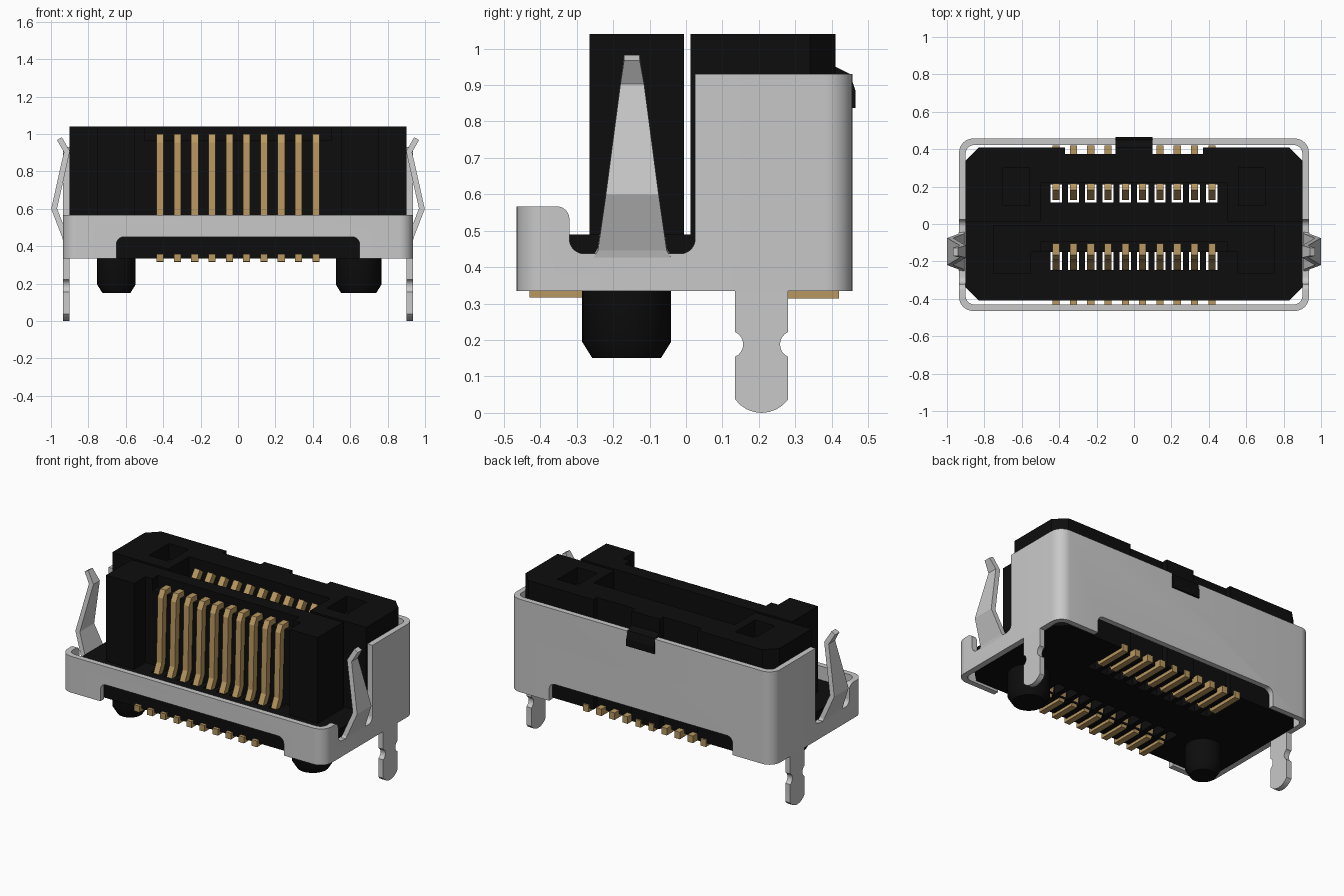
import bpy, bmesh, math
from mathutils import Vector

if "Cube" in bpy.data.objects:
    bpy.data.objects.remove(bpy.data.objects["Cube"])


def material(name, rgb):
    m = bpy.data.materials.new(name)
    m.diffuse_color = (*rgb, 1)
    m.use_nodes = True
    m.node_tree.nodes["Principled BSDF"].inputs["Base Color"].default_value = m.diffuse_color
    return m


BLACK = material("black plastic", (0.004, 0.004, 0.004))
STEEL = material("light steel", (0.58, 0.58, 0.58))
GOLD = material("gold contact", (0.48, 0.31, 0.115))


def finish(name, bm, mat, smooth=False):
    bmesh.ops.recalc_face_normals(bm, faces=bm.faces)
    me = bpy.data.meshes.new(name)
    bm.to_mesh(me)
    bm.free()
    ob = bpy.data.objects.new(name, me)
    bpy.context.collection.objects.link(ob)
    me.materials.append(mat)
    if smooth:
        shade(ob)
    return ob


def shade(ob):
    bpy.ops.object.select_all(action='DESELECT')
    ob.select_set(True)
    bpy.context.view_layer.objects.active = ob
    bpy.ops.object.shade_smooth_by_angle(angle=math.radians(35))


PLACE = {'x': lambda a, b, t: (t, a, b),   # profile in yz
         'y': lambda a, b, t: (a, t, b),   # profile in xz
         'z': lambda a, b, t: (a, b, t)}   # profile in xy


def add_prism(bm, pts, axis, lo, hi):
    f = PLACE[axis]
    r0 = [bm.verts.new(f(a, b, lo)) for a, b in pts]
    r1 = [bm.verts.new(f(a, b, hi)) for a, b in pts]
    bm.faces.new(r0)
    bm.faces.new(r1)
    n = len(pts)
    for i in range(n):
        j = (i + 1) % n
        bm.faces.new((r0[i], r0[j], r1[j], r1[i]))


def prism(name, pts, axis, lo, hi, mat, smooth=False):
    bm = bmesh.new()
    add_prism(bm, pts, axis, lo, hi)
    return finish(name, bm, mat, smooth)


def rect(a0, a1, b0, b1):
    return [(a0, b0), (a1, b0), (a1, b1), (a0, b1)]


def boxes(name, items):
    bm = bmesh.new()
    for x0, x1, y0, y1, z0, z1 in items:
        add_prism(bm, rect(x0, x1, y0, y1), 'z', z0, z1)
    return finish(name, bm, BLACK)


def cut(ob, *cutters):
    for c in cutters:
        m = ob.modifiers.new("cut", 'BOOLEAN')
        m.operation, m.solver, m.object = 'DIFFERENCE', 'EXACT', c
    dg = bpy.context.evaluated_depsgraph_get()
    me = bpy.data.meshes.new_from_object(ob.evaluated_get(dg))
    ob.modifiers.clear()
    ob.data = me
    for c in cutters:
        bpy.data.objects.remove(c)


def arc(cx, cy, r, a0, a1, n=8):
    return [(cx + r * math.cos(math.radians(a0 + (a1 - a0) * i / n)),
             cy + r * math.sin(math.radians(a0 + (a1 - a0) * i / n))) for i in range(n + 1)]


def rounded(x, y0, y1, r):
    return (arc(x - r, y1 - r, r, 0, 90) + arc(r - x, y1 - r, r, 90, 180)
            + arc(r - x, y0 + r, r, 180, 270) + arc(x - r, y0 + r, r, 270, 360))


def mirrored(half):
    return half + [(-a, b) for a, b in reversed(half)]


def add_ribbon(bm, path, widths, thick, axis):
    """Strip of given thickness along a bent path, widths running along axis."""
    f, P, rings = PLACE[axis], [Vector(p) for p in path], []
    for i, p in enumerate(P):
        d0 = (p - P[max(i - 1, 0)]).normalized() if i else (P[1] - p).normalized()
        d1 = (P[i + 1] - p).normalized() if i < len(P) - 1 else d0
        n = Vector((-(d0 + d1).y, (d0 + d1).x)).normalized()
        n *= thick / 2 / max(0.5, n.dot(Vector((-d0.y, d0.x))))
        a, b = p + n, p - n
        lo, hi = widths[i]
        rings.append([bm.verts.new(f(*q, w)) for q, w in ((a, lo), (a, hi), (b, hi), (b, lo))])
    for r, s in zip(rings, rings[1:]):
        for k in range(4):
            bm.faces.new((r[k], r[(k + 1) % 4], s[(k + 1) % 4], s[k]))
    bm.faces.new(rings[0])
    bm.faces.new(rings[-1])


# Metal shell: rounded ring trimmed by side, bottom and key cutters
shell = prism("shell", rounded(0.935, -0.465, 0.457, 0.075), 'z', 0.335, 0.93, STEEL)
inner = prism("inner", rounded(0.9, -0.43, 0.422, 0.045), 'z', 0.2, 1.1, STEEL)
side = ([(0.025, 1.2), (-0.7, 1.2), (-0.7, 0.567)] + arc(-0.355, 0.532, 0.035, 90, 0)
        + arc(-0.28, 0.477, 0.04, 180, 270) + arc(-0.015, 0.477, 0.04, 270, 360))
side_cut = prism("side_cut", side, 'x', -1.2, 1.2, STEEL)
low = mirrored([(0.65, 0.2)] + arc(0.61, 0.41, 0.04, 0, 90))
low_cut = prism("low_cut", low, 'y', -0.7, 0.7, STEEL)
key_cut = prism("key_cut", rect(-0.1, 0.1, 0.835, 1.2), 'y', 0.3, 0.7, STEEL)
cut(shell, inner, side_cut, low_cut, key_cut)
shade(shell)

# Board legs and spring latches on both sides
leg = ([(0.135, 0.36)] + arc(0.12, 0.188, 0.037, 66, -66) + [(0.135, 0.04)]
       + arc(0.2075, 0.09, 0.09, 216, 324) + [(0.28, 0.04)]
       + arc(0.295, 0.188, 0.037, 246, 114) + [(0.28, 0.36)])
latch_path = [(0.918, 0.42), (0.925, 0.45), (0.983, 0.6), (0.915, 0.905), (0.955, 0.975)]
latch_width = [(-0.26, -0.035), (-0.242, -0.053), (-0.22, -0.075), (-0.18, -0.115), (-0.17, -0.127)]
for s, label in ((-1, "left"), (1, "right")):
    prism(label + "_leg", leg, 'x', *sorted((s * 0.9, s * 0.935)), STEEL, True)
    bm = bmesh.new()
    add_ribbon(bm, [(s * x, z) for x, z in latch_path], latch_width, 0.03, 'y')
    finish(label + "_latch", bm, STEEL)

# Plastic base with contact slots
xs = [(i - 4.5) * 0.0925 for i in range(10)]
back_edge = [(0.9, 0.34), (0.83, 0.41), (0.37, 0.41), (0.37, 0.373), (0.1, 0.373), (0.1, 0.41)]
base = prism("base", mirrored([(0.83, -0.41), (0.9, -0.34)] + back_edge), 'z', 0.335, 0.49, BLACK)
cut(base, boxes("slots", [(x - 0.03, x + 0.03, y0, y1, 0.2, 0.6)
                          for x in xs for y0, y1 in ((-0.245, -0.14), (0.115, 0.21))]))

# Rear housing block with contact pocket and shallow end pockets
rear = prism("rear_block", mirrored([(0.9, 0.013)] + back_edge), 'z', 0.45, 1.04, BLACK)
cut(rear, boxes("pockets", [(-0.5, 0.5, -0.1, 0.22, 0.3, 1.2),
                            (0.56, 0.7, 0.1, 0.3, 0.94, 1.2),
                            (-0.7, -0.56, 0.1, 0.3, 0.94, 1.2)]))

# Front housing block: two end posts and a recessed contact wall
front = prism("front_block", mirrored([(0.55, -0.15), (0.55, -0.265), (0.75, -0.265), (0.75, -0.005)]),
              'z', 0.45, 1.04, BLACK)
cut(front, boxes("groove", [(-0.5, 0.5, -0.3, -0.095, 0.965, 1.2)]))

# Key tab poking through the rear shell notch
prism("key_tab", [(0.36, 0.837), (0.465, 0.837), (0.465, 0.885), (0.45, 0.93), (0.41, 0.95), (0.36, 0.95)],
      'x', -0.098, 0.098, BLACK)

# Locating pegs with chamfered ends
for label, px, r in (("left", -0.65, 0.103), ("right", 0.645, 0.122)):
    bm = bmesh.new()
    rings = []
    for rad, z in ((r, 0.36), (r, 0.195), (r - 0.028, 0.15)):
        rings.append([bm.verts.new((x, y, z)) for x, y in arc(px, -0.163, rad, 0, 360, 32)[:-1]])
    for a, b in zip(rings, rings[1:]):
        for i in range(32):
            j = (i + 1) % 32
            bm.faces.new((a[i], a[j], b[j], b[i]))
    bm.faces.new(rings[0])
    bm.faces.new(rings[-1])
    finish(label + "_peg", bm, BLACK, True)

# Two rows of bent gold contacts
rows = {"front_contacts": [(-0.43, 0.337), (-0.27, 0.337), (-0.225, 0.46), (-0.185, 0.54), (-0.172, 0.95),
                           (-0.155, 0.98), (-0.105, 0.98)],
        "rear_contacts": [(0.42, 0.337), (0.22, 0.337), (0.18, 0.46), (0.155, 0.6), (0.15, 0.92), (0.2, 0.985)]}
for name, path in rows.items():
    bm = bmesh.new()
    for x in xs:
        add_ribbon(bm, path, [(x - 0.019, x + 0.019)] * len(path), 0.04 if "front" in name else 0.045, 'x')
    finish(name, bm, GOLD)
